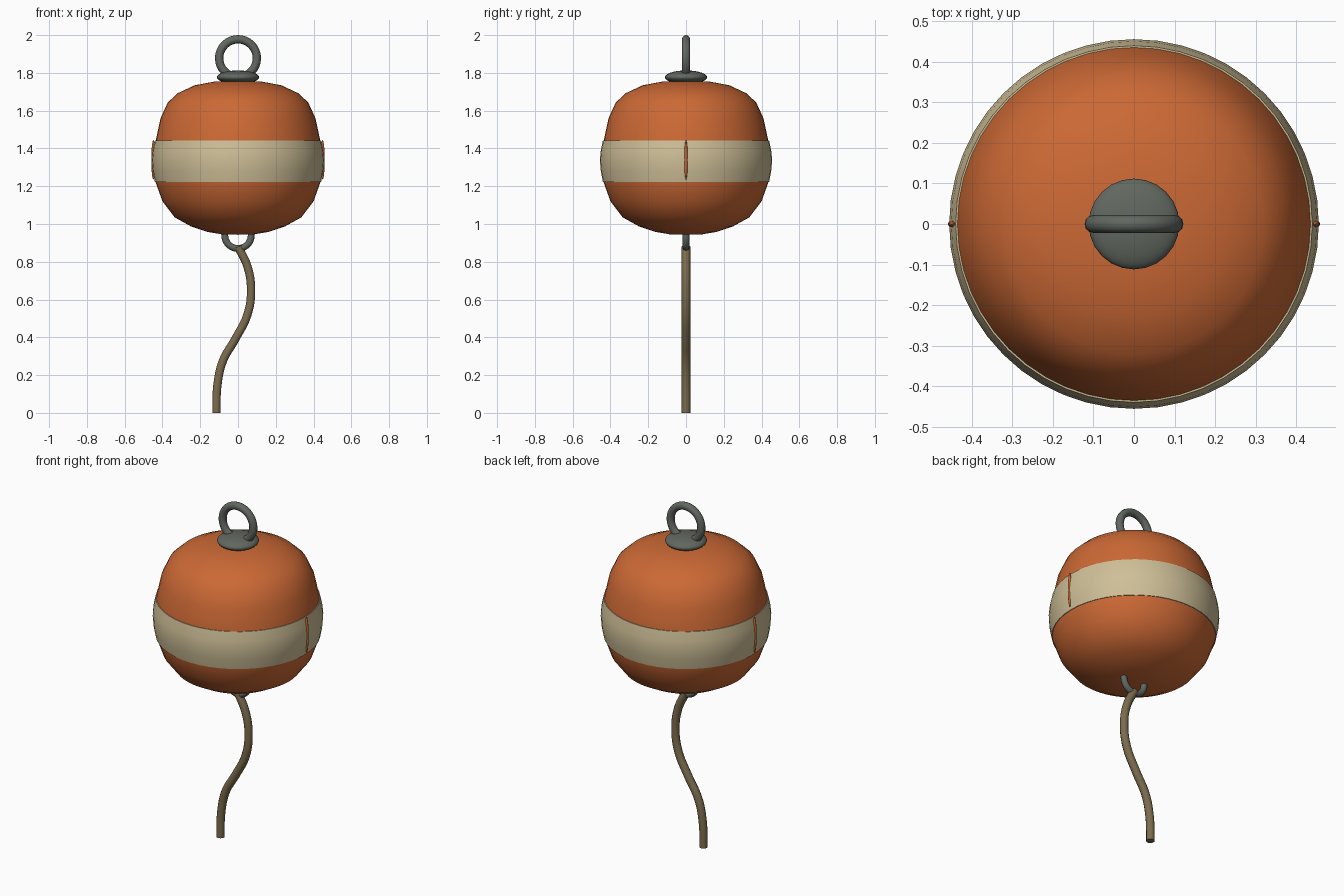
import bpy, bmesh, math
from mathutils import Vector

if "Cube" in bpy.data.objects:
    bpy.data.objects.remove(bpy.data.objects["Cube"])


def material(name, rgb):
    m = bpy.data.materials.new(name)
    m.diffuse_color = (*rgb, 1)
    m.use_nodes = True
    m.node_tree.nodes["Principled BSDF"].inputs["Base Color"].default_value = m.diffuse_color
    return m


ORANGE = material("orange paint", (0.60, 0.14, 0.035))
CREAM = material("cream paint", (0.62, 0.52, 0.31))
METAL = material("dull metal", (0.12, 0.135, 0.115))
ROPE = material("rope fibre", (0.20, 0.15, 0.075))


def finish(ob, name, mat, angle=50):
    ob.name = name
    ob.data.materials.append(mat)
    bpy.ops.object.select_all(action='DESELECT')
    ob.select_set(True)
    bpy.context.view_layer.objects.active = ob
    bpy.ops.object.shade_smooth_by_angle(angle=math.radians(angle))
    return ob


def lathe(name, profile, mat, steps=48):
    bm = bmesh.new()
    vs = [bm.verts.new((r, 0, z)) for r, z in profile]
    es = [bm.edges.new(p) for p in zip(vs, vs[1:])]
    bmesh.ops.spin(bm, geom=vs + es, axis=(0, 0, 1), cent=(0, 0, 0),
                   angle=math.tau, steps=steps)
    bmesh.ops.remove_doubles(bm, verts=bm.verts, dist=1e-4)
    bmesh.ops.recalc_face_normals(bm, faces=bm.faces)
    me = bpy.data.meshes.new(name)
    bm.to_mesh(me)
    bm.free()
    ob = bpy.data.objects.new(name, me)
    bpy.context.collection.objects.link(ob)
    return finish(ob, name, mat)


def ring(name, z, major, minor):
    bpy.ops.mesh.primitive_torus_add(
        major_segments=32, minor_segments=12, major_radius=major,
        minor_radius=minor, location=(0, 0, z), rotation=(math.pi / 2, 0, 0))
    return finish(bpy.context.object, name, METAL)


def ellipsoid(name, loc, scale, mat):
    bpy.ops.mesh.primitive_uv_sphere_add(segments=24, ring_count=14, radius=1, location=loc)
    bpy.context.object.scale = scale
    return finish(bpy.context.object, name, mat)


# Float body: rounded barrel with small flat ends
lathe("float_body", [
    (0, 0.943), (0.085, 0.945), (0.16, 0.958), (0.25, 0.988), (0.335, 1.035),
    (0.40, 1.12), (0.436, 1.22), (0.45, 1.34), (0.436, 1.44), (0.41, 1.56),
    (0.372, 1.643), (0.32, 1.692), (0.23, 1.734), (0.12, 1.755), (0, 1.757)], ORANGE)

# Painted band, a thin shell round the middle
lathe("cream_band", [
    (0.42, 1.222), (0.44, 1.222), (0.451, 1.28), (0.456, 1.34),
    (0.451, 1.39), (0.44, 1.442), (0.42, 1.442)], CREAM)

# Moulding seam showing on both sides of the band
for side, x in (("left", -0.448), ("right", 0.448)):
    ellipsoid(side + "_seam", (x, 0, 1.34), (0.011, 0.009, 0.105), ORANGE)

# Metal fittings
ellipsoid("top_cap", (0, 0, 1.777), (0.112, 0.112, 0.036), METAL)
ring("top_ring", 1.878, 0.1, 0.022)
ring("bottom_ring", 0.94, 0.07, 0.018)

# Hanging rope
path = [(0, 0.88), (0.05, 0.775), (0.069, 0.65), (0.05, 0.52), (-0.015, 0.39),
        (-0.078, 0.28), (-0.106, 0.17), (-0.114, 0.0)]
cu = bpy.data.curves.new("rope", 'CURVE')
cu.dimensions = '3D'
cu.bevel_depth = 0.023
cu.bevel_resolution = 3
cu.resolution_u = 6
cu.use_fill_caps = True
sp = cu.splines.new('BEZIER')
sp.bezier_points.add(len(path) - 1)
for p, (x, z) in zip(sp.bezier_points, path):
    p.co = (x, 0, z)
    p.handle_left_type = p.handle_right_type = 'AUTO'
sp.bezier_points[-1].handle_right_type = 'FREE'
sp.bezier_points[-1].handle_left_type = 'FREE'
sp.bezier_points[-1].handle_left = Vector((-0.114, 0, 0.06))
rope = bpy.data.objects.new("rope", cu)
bpy.context.collection.objects.link(rope)
bpy.ops.object.select_all(action='DESELECT')
rope.select_set(True)
bpy.context.view_layer.objects.active = rope
bpy.ops.object.convert(target='MESH')
finish(bpy.context.object, "rope", ROPE)
